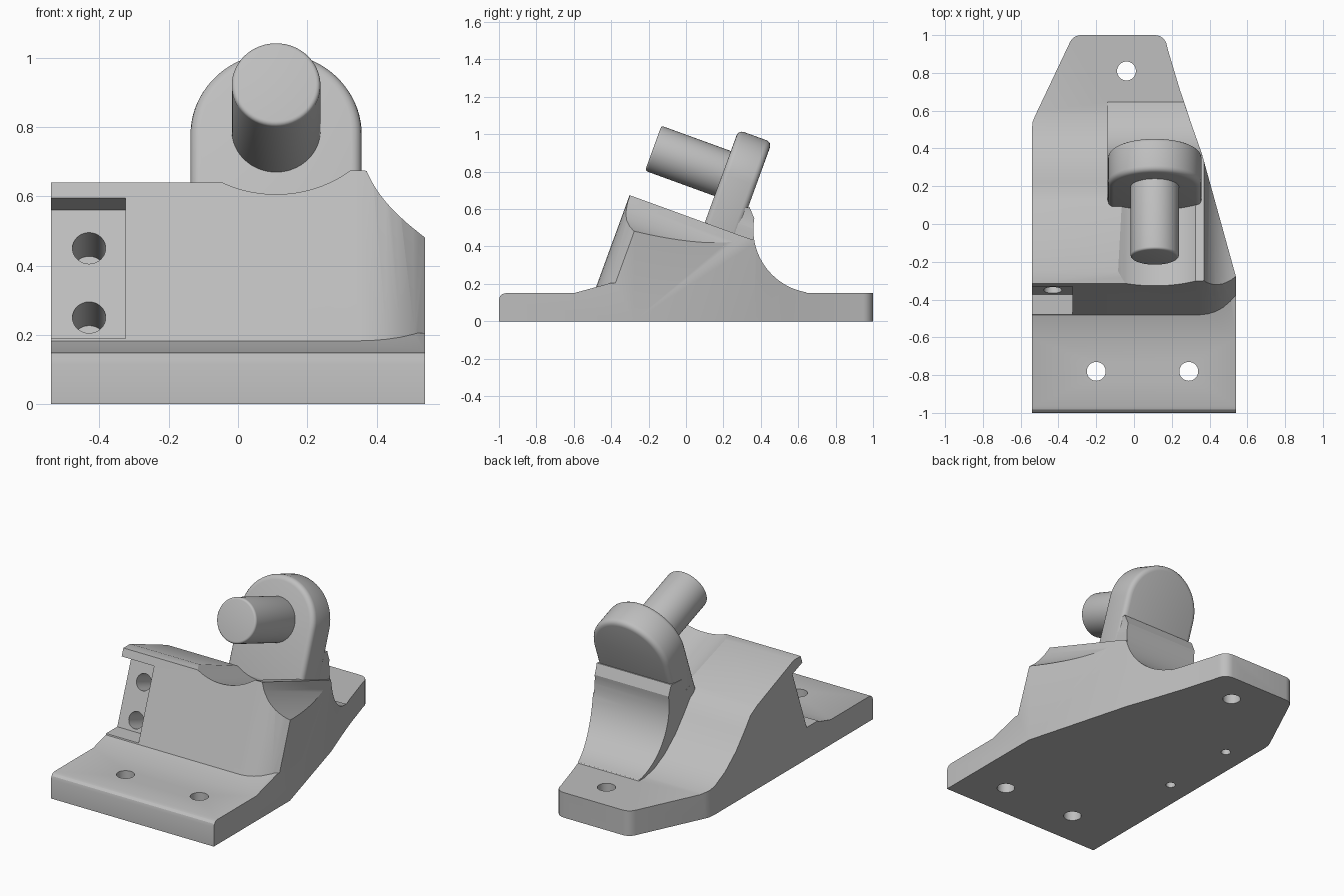
import bpy, bmesh, math
from mathutils import Matrix, Vector

cube = bpy.data.objects.get("Cube")
if cube:
    bpy.data.objects.remove(cube, do_unlink=True)

grey = bpy.data.materials.new("plain grey")
grey.use_nodes = True
colour = (0.52, 0.52, 0.52, 1)
grey.diffuse_color = colour
grey.node_tree.nodes["Principled BSDF"].inputs["Base Color"].default_value = colour

# Shared tilt of the front wall, shaft and plate
TILT = Matrix.Rotation(math.radians(-20), 4, 'X')


def tilted(x, y, z):
    return Matrix.Translation((x, y, z)) @ TILT


def prism(name, pts, axis, lo, hi, matrix=Matrix()):
    """Extrude a 2D outline along the given axis from lo to hi."""
    place = {'X': lambda a, b: (lo, a, b),
             'Y': lambda a, b: (a, lo, b),
             'Z': lambda a, b: (a, b, lo)}[axis]
    bm = bmesh.new()
    face = bm.faces.new([bm.verts.new(place(a, b)) for a, b in pts])
    ext = bmesh.ops.extrude_face_region(bm, geom=[face])
    step = Vector([(hi - lo) * (axis == k) for k in 'XYZ'])
    bmesh.ops.translate(bm, vec=step,
                        verts=[g for g in ext['geom'] if isinstance(g, bmesh.types.BMVert)])
    bmesh.ops.recalc_face_normals(bm, faces=bm.faces)
    bm.transform(matrix)
    mesh = bpy.data.meshes.new(name)
    bm.to_mesh(mesh)
    bm.free()
    mesh.materials.append(grey)
    obj = bpy.data.objects.new(name, mesh)
    bpy.context.collection.objects.link(obj)
    return obj


def arc(cx, cy, r, start, end, n):
    angles = [math.radians(start + (end - start) * i / n) for i in range(n + 1)]
    return [(cx + r * math.cos(a), cy + r * math.sin(a)) for a in angles]


def rod(name, r, axis, lo, hi, matrix=Matrix(), n=64):
    return prism(name, arc(0, 0, r, 0, 360, n)[:-1], axis, lo, hi, matrix)


def apply(obj, mod):
    bpy.context.view_layer.objects.active = obj
    bpy.ops.object.modifier_apply(modifier=mod.name)


def combine(obj, other, operation):
    mod = obj.modifiers.new("combine", 'BOOLEAN')
    mod.operation, mod.solver, mod.object = operation, 'EXACT', other
    apply(obj, mod)
    bpy.data.objects.remove(other, do_unlink=True)


def finish(obj, bevel=0):
    if bevel:
        mod = obj.modifiers.new("round", 'BEVEL')
        mod.width, mod.segments = bevel, 4
        mod.limit_method, mod.angle_limit = 'ANGLE', math.radians(40)
        apply(obj, mod)
    bpy.ops.object.select_all(action='DESELECT')
    obj.select_set(True)
    bpy.context.view_layer.objects.active = obj
    bpy.ops.object.shade_smooth_by_angle(angle=math.radians(28))


# Main block: lower shoulder, raised ridge and curved rear rib
body = prism("bracket_body",
             [(-.7, .05), (-.7, .64), (-.25, .64), (.1, .5), (.16, .465), (.22, .39),
              (.3, .3), (.4, .22), (.5, .17), (.58, .153), (.66, .14), (.66, .05)],
             'X', -.65, .65)
rear_curve = arc(.7, .49, .34, 170, 260, 20)
ridge = prism("ridge", [(-.6, .06), (-.6, .783), (.3, .455), (.36, .435)]
              + [p for p in rear_curve if p[1] < .42] + [(.65, .14), (.65, .06)],
              'X', .11, .62)
rib = prism("rib", [(0, .07), (0, .3), (.2, .6), (.34, .61)] + rear_curve
            + [(.655, .14), (.655, .07)], 'X', -.14, .355)
combine(body, ridge, 'UNION')
combine(body, rib, 'UNION')

# Sloping front wall with one rounded corner
wall = prism("wall_limit",
             [(-.8, 0), (.35, 0), (.39, .004), (.43, .014), (.47, .032), (.51, .061),
              (.54, .09), (.6, .16), (.8, .4), (.8, 2), (-.8, 2)],
             'Z', -.8, 1.2, tilted(0, -.48, .185))
combine(body, wall, 'INTERSECT')

# Trough around the shaft and flared cut on one side
axis_frame = tilted(.11, .196, .79)
combine(body, rod("trough", .352, 'Y', -1, .1, axis_frame, 96), 'DIFFERENCE')
combine(body, rod("flare", .31, 'Y', -.5, .9, tilted(.66, -.29, .79), 96), 'DIFFERENCE')

# Foot plate with ramp, then trim everything to the plan outline
foot = prism("foot",
             [(-1, 0), (-1, .115), (-.995, .133), (-.983, .145), (-.965, .15), (-.6, .15),
              (-.4, .205), (-.2, .205), (-.2, .15), (1, .15), (1, 0)], 'X', -.7, .7)
combine(body, foot, 'UNION')
plan = prism("plan_limit",
             [(-.54, -1.1), (.54, -1.1), (.54, -.28), (.36, .37), (.3, .54), (.24, .72),
              (.18, .92)] + arc(.11, .935, .065, 10, 90, 6) + arc(-.28, .935, .065, 90, 155, 6)
             + [(-.525, .57), (-.537, .54), (-.54, .5)], 'Z', -.2, 1.5)
combine(body, plan, 'INTERSECT')

# Recessed side pocket with two angled holes
pocket = prism("pocket", [(-.65, .19), (-.372, .19), (-.237, .561), (-.33, .595), (-.65, .711)],
               'X', -.7, -.325)
combine(body, pocket, 'DIFFERENCE')
for y, z in ((-.277, .45), (-.35, .25)):
    combine(body, rod("pocket_hole", .048, 'Y', -.1, .2, tilted(-.43, y, z), 32), 'DIFFERENCE')

# Mounting holes and small underside holes
for x, y, r, top in ((-.2, -.78, .05, .5), (.29, -.78, .05, .5), (-.04, .81, .05, .5),
                     (-.4, .33, .027, .12), (-.4, -.155, .027, .12)):
    hole = rod("mount_hole", r, 'Z', -.1, top, Matrix.Translation((x, y, 0)), 32)
    combine(body, hole, 'DIFFERENCE')
finish(body)

# Upright plate with rounded top, and the shaft it carries
plate = prism("upright_plate", arc(0, 0, .247, 0, 180, 40) + [(-.247, -.365), (.247, -.365)],
              'Y', 0, .19, axis_frame)
finish(plate, .03)
shaft = rod("shaft", .128, 'Y', -.395, .05, axis_frame)
finish(shaft, .013)
